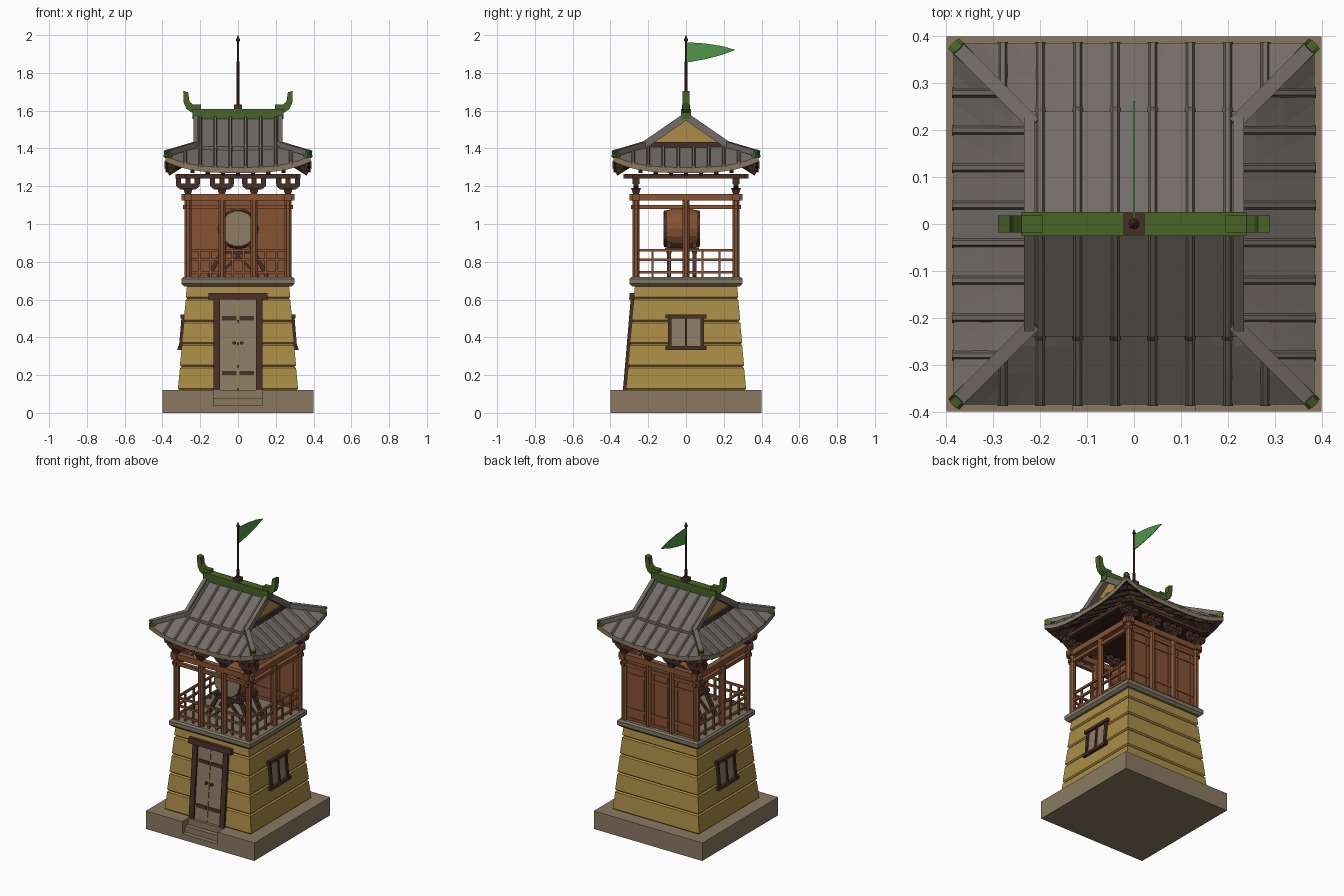
import bpy, bmesh, math
from mathutils import Vector

cube = bpy.data.objects.get("Cube")
if cube:
    bpy.data.objects.remove(cube)


def material(name, rgb):
    lin = [((c / 255 + 0.055) / 1.055) ** 2.4 for c in rgb] + [1]
    m = bpy.data.materials.new(name)
    m.use_nodes = True
    m.diffuse_color = lin
    m.node_tree.nodes["Principled BSDF"].inputs["Base Color"].default_value = lin
    return m


PLASTER = material("ochre_plaster", (170, 140, 70))
TILE = material("grey_tile", (114, 108, 102))
STONE = material("tan_stone", (138, 121, 97))
CAP = material("grey_stone", (128, 119, 100))
WOOD = material("brown_wood", (134, 83, 52))
DARK = material("dark_wood", (72, 47, 38))
SOFFIT = material("shadow_wood", (54, 38, 30))
GREEN = material("ridge_green", (72, 100, 38))
FLAG = material("flag_green", (82, 148, 74))
DOOR = material("pale_wood", (140, 124, 101))


class Part:
    """Collects lofted pieces into one object."""

    def __init__(self, name, *mats):
        self.name, self.mats, self.bm = name, mats, bmesh.new()

    def loft(self, rings, closed=False, rule=None):
        rows = [[self.bm.verts.new(p) for p in r] for r in rings]
        n = len(rows[0])
        for a, b in zip(rows, rows[1:] + rows[:1] if closed else rows[1:]):
            for i in range(n):
                j = (i + 1) % n
                f = self.bm.faces.new((a[i], a[j], b[j], b[i]))
                f.material_index = rule(i) if rule else 0
        if not closed:
            self.bm.faces.new(rows[0])
            self.bm.faces.new(rows[-1])

    def box(self, x, y, z):
        self.loft([[(x[0], y[0], h), (x[1], y[0], h), (x[1], y[1], h), (x[0], y[1], h)] for h in z])

    def bar(self, p, q, w, h=None, sides=4):
        p, q = Vector(p), Vector(q)
        d = (q - p).normalized()
        s = d.cross((0, 0, 1)) if abs(d.z) < 0.99 else Vector((1, 0, 0))
        s.normalize()
        u = s.cross(d)
        k = 1 / (2 * math.cos(math.pi / sides))
        ang = [(i + 0.5) * 2 * math.pi / sides for i in range(sides)]
        off = [s * math.cos(a) * w * k + u * math.sin(a) * (h or w) * k for a in ang]
        self.loft([[c + o for o in off] for c in (p, q)])

    def extrude(self, outline, axis, lo, hi):
        put = (lambda a, b, v: (v, a, b)) if axis == 'x' else (lambda a, b, v: (a, v, b))
        self.loft([[put(a, b, v) for a, b in outline] for v in (lo, hi)])

    def done(self):
        bmesh.ops.recalc_face_normals(self.bm, faces=self.bm.faces)
        me = bpy.data.meshes.new(self.name)
        self.bm.to_mesh(me)
        self.bm.free()
        for m in self.mats:
            me.materials.append(m)
        ob = bpy.data.objects.new(self.name, me)
        bpy.context.collection.objects.link(ob)
        return ob


def square(r, z):
    return [(-r, -r, z), (r, -r, z), (r, r, z), (-r, r, z)]


def turn(side, u, d, z):
    """Side 0 is front, 1 left, 2 back, 3 right; d points outward."""
    return [(u, -d, z), (d, u, z), (-u, d, z), (-d, -u, z)][side]


def wall(z):
    return 0.318 - (z - 0.12) * 0.085


# Plinth with steps cut into the front
p = Part("plinth", STONE)
p.box((-.4, .4), (-.34, .4), (0, .12))
for s in (-1, 1):
    p.box(sorted((.13 * s, .4 * s)), (-.4, -.34), (0, .12))
p.box((-.13, .13), (-.4, -.34), (0, .04))
p.box((-.13, .13), (-.37, -.34), (.04, .08))
p.done()

# Tapered tower of plaster courses with grooves
p = Part("tower_wall", PLASTER)
rings = []
for a, b in zip((.12, .245, .365, .485, .605), (.245, .365, .485, .605, .68)):
    rings += [square(wall(a) - .008, a), square(wall(a), a + .008),
              square(wall(b), b - .008), square(wall(b) - .008, b)]
p.loft(rings)
p.done()
p = Part("floor_slab", CAP)
p.loft([square(.285, .67), square(.3, .685), square(.3, .71), square(.29, .72)])
p.done()


def wall_plate(part, side, u, z, depth):
    part.loft([[turn(side, u[0], wall(h) - .02, h), turn(side, u[1], wall(h) - .02, h),
                turn(side, u[1], wall(h) + depth, h), turn(side, u[0], wall(h) + depth, h)] for h in z])


# Door and windows lying on the sloped walls
frame, leaf, iron = Part("door_frame", DARK), Part("door_leaves", DOOR), Part("door_fittings", DARK)
for s in (-1, 1):
    wall_plate(frame, 0, sorted((s * .095, s * .13)), (.12, .6), .016)
    wall_plate(leaf, 0, sorted((s * .002, s * .095)), (.12, .6), .004)
    for z in (.2, .49):
        wall_plate(iron, 0, sorted((s * .008, s * .085)), (z, z + .022), .01)
    iron.bar((s * .02, -wall(.37), .37), (s * .02, -wall(.37) - .016, .37), .018, sides=8)
wall_plate(frame, 0, (-.157, .157), (.6, .635), .024)
for o in (frame, leaf, iron):
    o.done()
for side, name in ((1, "left"), (3, "right")):
    f, g = Part(name + "_window_frame", DARK), Part(name + "_window_panes", DOOR)
    for u in (-.085, 0, .085):
        w = .009 if u else .005
        wall_plate(f, side, (u - w, u + w), (.35, .5), .014)
    for z in (.333, .5):
        wall_plate(f, side, (-.108, .108), (z, z + .02), .02)
    wall_plate(g, side, (-.085, .085), (.35, .5), .004)
    f.done()
    g.done()

# Pavilion posts, beams and railings
posts, beams, rails = Part("posts", WOOD), Part("beams", WOOD), Part("railings", WOOD)
for side in range(4):
    stops = (-.265, -.085, .085, .265) if side % 2 == 0 else (-.265, 0, .265)
    for u in stops[:-1] if side % 2 == 0 else stops[1:-1]:
        posts.bar(turn(side, u, .265, .72), turn(side, u, .265, 1.13), .038, sides=8)
    if side % 2 == 0:
        posts.bar(turn(side, .265, .265, .72), turn(side, .265, .265, 1.13), .038, sides=8)
    beams.bar(turn(side, -.3, .265, 1.142), turn(side, .3, .265, 1.142), .036)
    beams.bar(turn(side, -.292, .265, 1.09), turn(side, .292, .265, 1.09), .022)
    if side == 2:
        continue
    for z in (.745, .81, .862):
        rails.bar(turn(side, -.265, .265, z), turn(side, .265, .265, z), .013)
    for a, b in zip(stops, stops[1:]):
        for k in (1, 2):
            u = a + (b - a) * k / 3
            rails.bar(turn(side, u, .265, .72), turn(side, u, .265, .862), .011)
for o in (posts, beams, rails):
    o.done()

# Boarded back wall
p = Part("back_wall", WOOD)
p.box((-.265, .265), (.255, .268), (.72, 1.13))
for x in (-.175, 0, .175):
    for z in (.735, .8, 1.03):
        p.bar((x - .08, .262, z), (x + .08, .262, z), .024, .012)
    for u in (-.05, .05):
        p.bar((x + u, .262, .72), (x + u, .262, 1.08), .01, .022)
p.done()

# Drum on its trestle
p = Part("drum_barrel", WOOD)
steps = [(-.113, .095), (-.07, .105), (-.022, .109), (.026, .105), (.069, .095)]
p.loft([[(r * math.cos(i * math.pi / 8), y, .975 + r * math.sin(i * math.pi / 8))
         for i in range(16)] for y, r in steps])
p.done()
p, q = Part("drum_heads", DOOR), Part("drum_hoops", DARK)
for y, s in ((-.113, -1), (.069, 1)):
    p.bar((0, y, .975), (0, y + s * .006, .975), .18, sides=16)
    q.bar((0, y - s * .012, .975), (0, y + s * .003, .975), .194, sides=16)
p.done()
q.done()
p = Part("drum_stand", DARK)
for y in (-.09, .045):
    for s in (-1, 1):
        p.bar((s * .06, y, .9), (s * .155, y, .72), .022)
        p.bar((s * .11, y, .72), (-s * .03, y, .86), .014)
    p.bar((-.1, y, .855), (.1, y, .855), .024)
for s in (-1, 1):
    p.bar((s * .09, -.11, .865), (s * .09, .07, .865), .02)
p.done()

# Bracket sets and the plate they carry
p = Part("brackets", DARK)
arm = [(-.062, 1.215), (-.062, 1.2), (-.04, 1.182), (.04, 1.182), (.062, 1.2), (.062, 1.215)]
for y in (-.265, .265):
    for x in (-.265, -.085, .085, .265):
        p.loft([[(x + a * r, y + b * r, z) for a, b in ((-1, -1), (1, -1), (1, 1), (-1, 1))]
                for r, z in ((.014, 1.155), (.026, 1.19))])
        p.extrude([(x + a, b) for a, b in arm], 'y', y - .014, y + .014)
        for u in (-.05, 0, .05):
            p.box((x + u - .014, x + u + .014), (y - .018, y + .018), (1.212, 1.242))
p.done()
p = Part("eave_plate", DARK)
for side in range(4):
    p.bar(turn(side, -.33, .295, 1.252), turn(side, .33, .295, 1.252), .03, .024)
p.done()
p = Part("ceiling", SOFFIT)
p.box((-.3, .3), (-.3, .3), (1.25, 1.262))
p.done()


def skirt(d, u):
    k = (d - .2) / .185
    return 1.415 - .115 * k + .06 * k * min(1, abs(u) / d) ** 3


def gable(d):
    return 1.575 - .6875 * d


# Flared skirt roof: tile on top, pale fascia, dark underside
p = Part("skirt_roof", TILE, STONE, SOFFIT)
rings = []
for side in range(4):
    for i in range(-6, 6):
        t = i / 6
        ring = [turn(side, t * d, d, skirt(d, t * d)) for d in (.2, .26, .32, .385)]
        rings.append(ring + [turn(side, t * d, d, skirt(d, t * d) - .03) for d in (.385, .2)])
p.loft(rings, closed=True, rule=lambda i: (0, 0, 0, 1, 2, 2)[i])
p.done()
p = Part("rafters", SOFFIT)
for side in range(4):
    for i in range(-4, 5):
        u = i * .08
        a = max(.22, abs(u) + .005)
        p.bar(turn(side, u, a, skirt(a, u) - .042), turn(side, u, .37, skirt(.37, u) - .042), .022, .026)
p.done()

# Upper gabled roof
p = Part("gable_roof", TILE)
edge = [(-.24, gable(.24)), (0, gable(0)), (.24, gable(.24))]
p.extrude(edge + [(y, z - .028) for y, z in reversed(edge)], 'x', -.235, .235)
p.done()
p = Part("gable_ends", PLASTER)
p.extrude([(-.21, 1.4), (0, 1.552), (.21, 1.4)], 'x', -.2, .2)
p.done()
p = Part("gable_sills", DARK)
for s in (-1, 1):
    p.box(sorted((s * .195, s * .216)), (-.185, .185), (1.395, 1.434))
    for y in (-.21, .21):
        p.box(sorted((s * .21, s * .232)), (y - .006, y + .006), (1.4, 1.425))
p.done()

# Raised tile ribs following the slopes
p = Part("tile_ribs", TILE)
section = ((-.011, -.006), (-.005, .013), (.005, .013), (.011, -.006))
for side in range(4):
    front = side % 2 == 0
    for i in range(-4, 4):
        u = (i + .5) * .08
        upper = front and abs(u) < .235
        path = [(d, gable(d)) for d in (.015, .24)] if upper else []
        start = .25 if upper else max(.22, abs(u) + .01)
        path += [(d, skirt(d, u)) for d in (start, (start + .388) / 2, .388)]
        p.loft([[turn(side, u + a, d, z + b) for a, b in section] for d, z in path])
p.done()

# Hip ridges, verge strips and green corner tips
hips, tips = Part("hip_ridges", TILE), Part("corner_tips", GREEN)
for sx in (-1, 1):
    for sy in (-1, 1):
        pts = [(sx * d, sy * d, skirt(d, d) + .012) for d in (.212, .3, .372)]
        for a, b in zip(pts, pts[1:]):
            hips.bar(a, b, .03, .03)
        hips.bar((sx * .223, 0, gable(0) + .006), (sx * .223, sy * .225, gable(.225) + .006), .024, .02)
        tips.bar((sx * .358, sy * .358, 1.358), (sx * .38, sy * .38, 1.372), .032, .034)
        tips.bar((sx * .372, sy * .372, 1.36), (sx * .38, sy * .38, 1.39), .02)
hips.done()
tips.done()

# Green main ridge with upturned horns
p = Part("main_ridge", GREEN)
p.box((-.24, .24), (-.026, .026), (1.555, 1.61))
horn = [(.195, 1.6), (.195, 1.632), (.24, 1.632), (.257, 1.65), (.264, 1.697),
        (.29, 1.705), (.287, 1.64), (.272, 1.608), (.245, 1.59)]
for s in (-1, 1):
    p.extrude([(s * x, z) for x, z in horn], 'y', -.018, .018)
p.done()

# Flagpole and pennant
p = Part("flagpole", DARK)
p.box((-.022, .022), (-.022, .022), (1.6, 1.632))
p.loft([[(r * math.cos(i * math.pi / 4), r * math.sin(i * math.pi / 4), z) for i in range(8)]
        for r, z in ((.008, 1.63), (.006, 1.965), (.012, 1.972), (.001, 2))])
p.done()
p = Part("pennant", FLAG)
p.extrude([(.004, 1.855), (.1, 1.872), (.19, 1.895), (.262, 1.922), (.19, 1.942), (.1, 1.956), (.004, 1.962)],
          'x', -.002, .002)
p.done()
